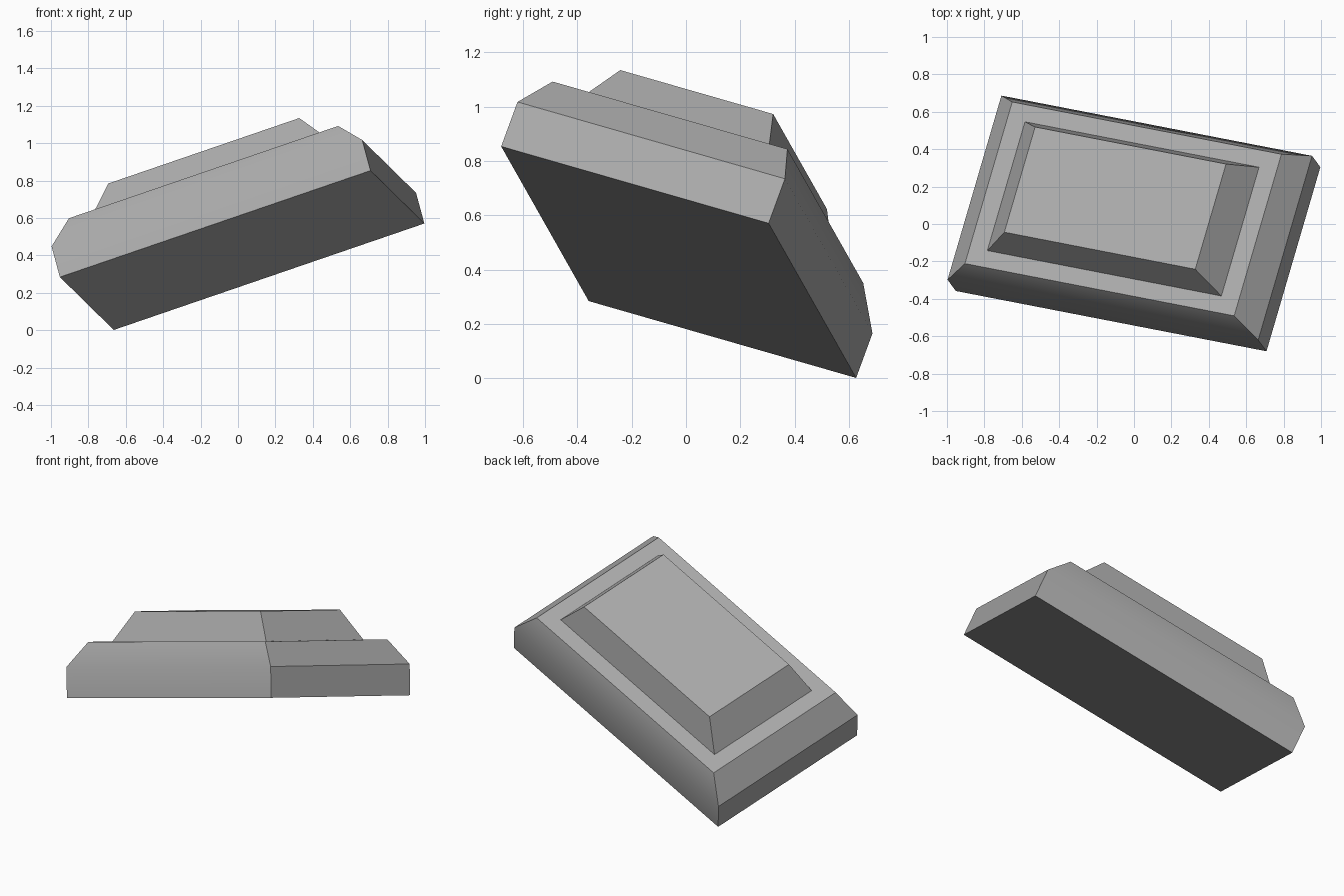
import bpy
import bmesh
import math
from mathutils import Matrix, Vector

cube = bpy.data.objects.get("Cube")
if cube:
    bpy.data.objects.remove(cube, do_unlink=True)

LENGTH, WIDTH = 1.785, 1.064

# Single grey material
grey = bpy.data.materials.new("plain_grey")
grey.use_nodes = True
colour = (0.4, 0.4, 0.4, 1)
grey.diffuse_color = colour
grey.node_tree.nodes["Principled BSDF"].inputs["Base Color"].default_value = colour

# Tilted frame shared by both parts: long axis, short axis, normal
long_axis = Vector((1.66, -0.322, 0.569)).normalized()
normal = Vector((-0.2465, 0.3335, 0.91))
short_axis = normal.cross(long_axis).normalized()
normal = long_axis.cross(short_axis)
tilt = Matrix((long_axis, short_axis, normal)).transposed().to_4x4()
frame = Matrix.Translation((0.022, -0.027, 0.427)) @ tilt


def stepped_block(name, rings):
    """Stack rectangles given as (end inset, side inset, height) and cap them."""
    bm = bmesh.new()
    loops = []
    for end, side, z in rings:
        x, y = LENGTH / 2 - end, WIDTH / 2 - side
        loops.append([bm.verts.new((sx * x, sy * y, z))
                      for sx, sy in ((-1, -1), (1, -1), (1, 1), (-1, 1))])
    for low, high in zip(loops, loops[1:]):
        for i in range(4):
            j = (i + 1) % 4
            bm.faces.new((low[i], low[j], high[j], high[i]))
    bm.faces.new(loops[0][::-1])
    bm.faces.new(loops[-1])
    mesh = bpy.data.meshes.new(name)
    bm.to_mesh(mesh)
    bm.free()
    mesh.materials.append(grey)
    obj = bpy.data.objects.new(name, mesh)
    bpy.context.collection.objects.link(obj)
    obj.matrix_world = frame
    bpy.ops.object.select_all(action='DESELECT')
    obj.select_set(True)
    bpy.context.view_layer.objects.active = obj
    bpy.ops.object.shade_smooth_by_angle(angle=math.radians(30))
    return obj


# Wide slab with upright walls and a sloped shoulder
stepped_block("base_slab", [(0, 0, 0), (0, 0, 0.18), (0.119, 0.065, 0.323)])
# Smaller tapered block on top
stepped_block("raised_top", [(0.22, 0.16, 0.323), (0.344, 0.228, 0.496)])
